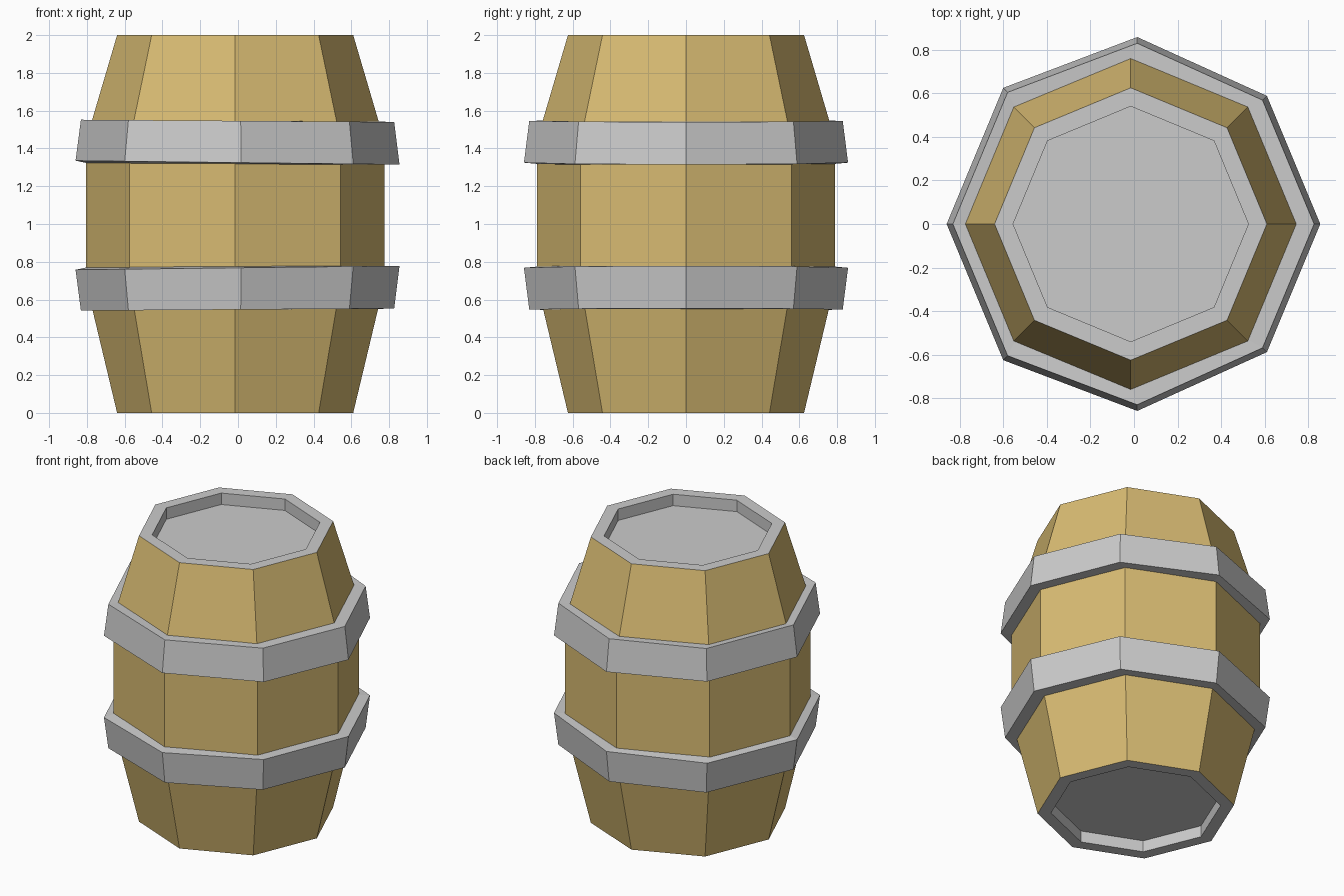
import bpy, bmesh
from math import cos, sin, pi

if "Cube" in bpy.data.objects:
    bpy.data.objects.remove(bpy.data.objects["Cube"])

CX = -0.015  # the barrel body sits slightly left of its hoops


def material(name, color):
    m = bpy.data.materials.new(name)
    m.diffuse_color = color
    m.use_nodes = True
    m.node_tree.nodes["Principled BSDF"].inputs["Base Color"].default_value = m.diffuse_color
    return m


def octagon(r, z):
    return [(CX + r * cos(i * pi / 4), r * sin(i * pi / 4), z) for i in range(8)]


def loft(name, rings, closed):
    """Skin a list of rings; closed joins last to first, otherwise the ends are capped."""
    bm = bmesh.new()
    loops = [[bm.verts.new(p) for p in ring] for ring in rings]
    pairs = list(zip(loops, loops[1:]))
    if closed:
        pairs.append((loops[-1], loops[0]))
    else:
        bm.faces.new(loops[0])
        bm.faces.new(loops[-1])
    for a, b in pairs:
        for i in range(len(a)):
            j = (i + 1) % len(a)
            bm.faces.new((a[i], a[j], b[j], b[i]))
    bmesh.ops.recalc_face_normals(bm, faces=bm.faces[:])
    mesh = bpy.data.meshes.new(name)
    bm.to_mesh(mesh)
    bm.free()
    obj = bpy.data.objects.new(name, mesh)
    bpy.context.collection.objects.link(obj)
    return obj


# Barrel body: wooden staves with a recessed grey head at each end
profile = [(0.54, 0.08), (0.54, 0), (0.625, 0), (0.79, 0.69),
           (0.79, 1.44), (0.625, 2), (0.54, 2), (0.54, 1.92)]
barrel = loft("barrel_body", [octagon(r, z) for r, z in profile], False)
barrel.data.materials.append(material("wood", (0.69, 0.50, 0.17, 1)))
barrel.data.materials.append(material("grey_head", (0.8, 0.8, 0.8, 1)))
for f in barrel.data.polygons:
    upright = abs(f.normal.z) < 0.9
    outer = all(((barrel.data.vertices[v].co.x - CX) ** 2
                 + barrel.data.vertices[v].co.y ** 2) ** 0.5 > 0.6 for v in f.vertices)
    f.material_index = 0 if upright and outer else 1

# Hoops: slightly uneven octagons, the lower one is the upper one flipped
half = [(0.855, 0), (0.61, 0.588), (0.015, 0.858), (-0.60, 0.625), (-0.86, 0)]
outline = half + [(x, -y) for x, y in half[-2:0:-1]]


def hoop(name, flip):
    def place(ring):
        return [(x, y, 2.093 - z if flip else z) for x, y, z in ring]
    rings = [
        octagon(0.75, 1.315),
        [(x, y, 1.325 - 0.012 * x) for x, y in outline],
        [(x * 0.967, y * 0.967, 1.546 - 0.007 * x) for x, y in outline],
        octagon(0.74, 1.543),
    ]
    return loft(name, [place(r) for r in rings], True)


hoop("upper_hoop", False)
hoop("lower_hoop", True)
